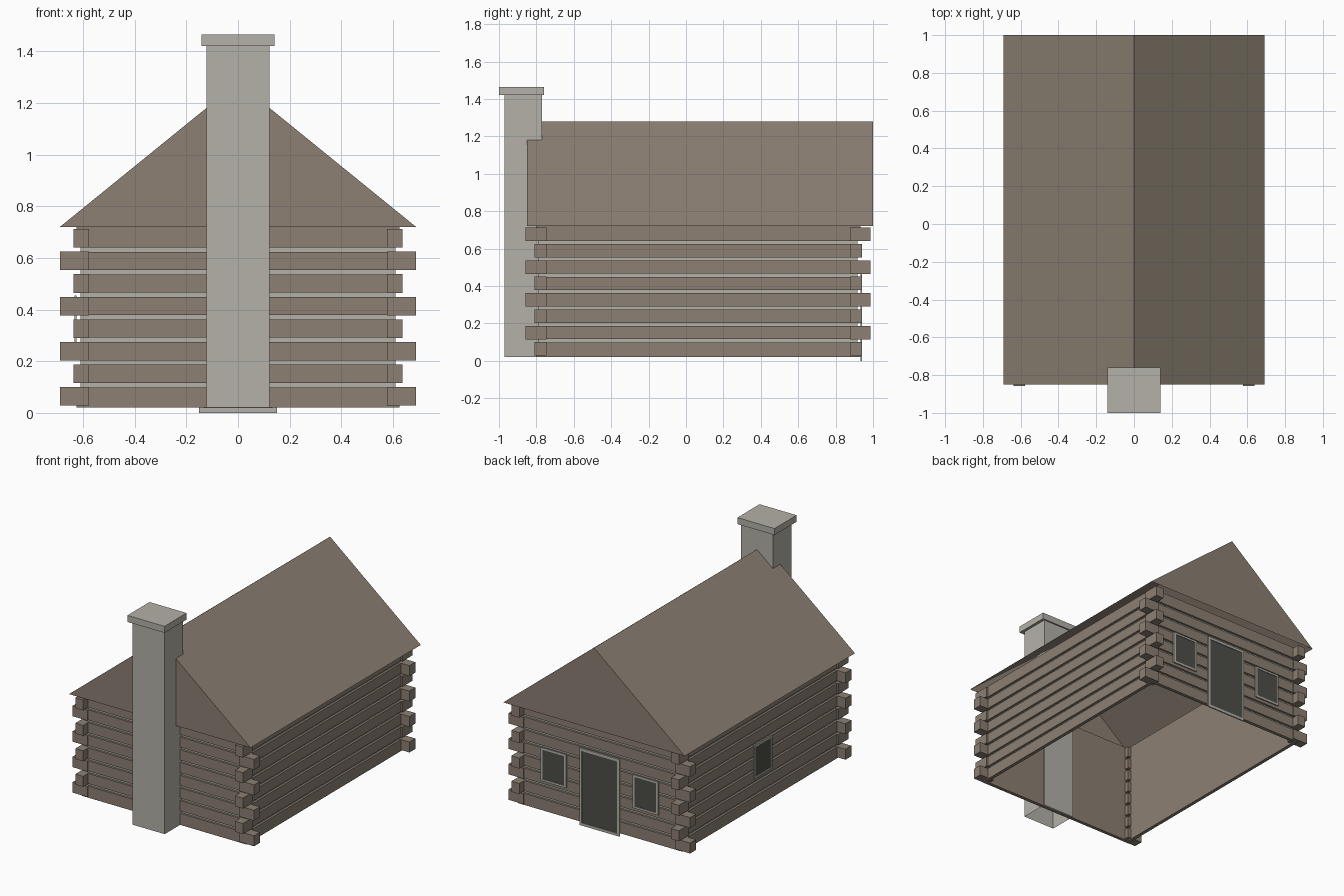
import bpy
import bmesh
from mathutils import Vector

cube = bpy.data.objects.get("Cube")
if cube:
    bpy.data.objects.remove(cube, do_unlink=True)


def material(name, colour):
    mat = bpy.data.materials.new(name)
    mat.use_nodes = True
    mat.diffuse_color = (*colour, 1)
    mat.node_tree.nodes["Principled BSDF"].inputs["Base Color"].default_value = (*colour, 1)
    return mat


WOOD = material("weathered wood", (0.262, 0.216, 0.171))
STONE = material("pale stone", (0.456, 0.440, 0.386))
GLASS = material("dark opening", (0.075, 0.078, 0.065))


def add_box(bm, low, high, open_bottom=False):
    """Add a box between two opposite corners, in any order."""
    low, high = Vector(map(min, low, high)), Vector(map(max, low, high))
    verts = bmesh.ops.create_cube(bm, size=1)["verts"]
    for v in verts:
        v.co = (low + high) / 2 + v.co * (high - low)
    if open_bottom:
        base = [f for f in {f for v in verts for f in v.link_faces} if f.normal.z < -0.5]
        bmesh.ops.delete(bm, geom=base, context="FACES_ONLY")


def finish(name, bm, mat):
    mesh = bpy.data.meshes.new(name)
    bm.to_mesh(mesh)
    bm.free()
    mesh.materials.append(mat)
    obj = bpy.data.objects.new(name, mesh)
    bpy.context.collection.objects.link(obj)
    return obj


def boxes(name, mat, corners, open_bottom=False):
    bm = bmesh.new()
    for low, high in corners:
        add_box(bm, low, high, open_bottom)
    return finish(name, bm, mat)


# Wall layout
HALF_X, HALF_Y, MID_Y = 0.625, 0.868, 0.065
BASE, TOP, LOGS = 0.02, 0.72, 8
STEP = (TOP - BASE) / LOGS
GAP = 0.0085        # half height of a mortar joint
RECESS = 0.015      # joint depth
LINING = 0.022      # inner face depth


def wall_box(axis, side, outer, inner, z0, z1):
    """Corners of a slab in one wall, between two depths below its outer face."""
    if axis == "x":
        end = HALF_Y - outer
        return ((side * (HALF_X - outer), MID_Y - end, z0),
                (side * (HALF_X - inner), MID_Y + end, z1))
    end = HALF_X - outer
    return ((-end, MID_Y + side * (HALF_Y - outer), z0),
            (end, MID_Y + side * (HALF_Y - inner), z1))


# Four log walls with recessed joints and a plain inner lining
for axis, side, name in (("y", -1, "front"), ("y", 1, "back"),
                         ("x", 1, "left"), ("x", -1, "right")):
    logs = []
    for i in range(LOGS):
        z0 = BASE + i * STEP + (GAP if i else 0)
        z1 = BASE + (i + 1) * STEP - (GAP if i < LOGS - 1 else 0)
        logs.append(wall_box(axis, side, 0, LINING, z0, z1))
    boxes(name + "_wall_logs", WOOD, logs)
    boxes(name + "_wall_mortar", STONE,
          [wall_box(axis, side, RECESS, LINING - 0.002, BASE + 0.01, TOP - 0.01)])
    boxes(name + "_wall_lining", WOOD,
          [wall_box(axis, side, LINING - 0.002, LINING + 0.002, BASE, TOP)])

# Crossing log ends, alternating direction up each corner
ends = []
for sx in (-1, 1):
    for sy in (-1, 1):
        for i in range(LOGS):
            z = BASE + (i + 0.5) * STEP
            out_x, out_y = (0.69, 0.876) if i % 2 == 0 else (0.637, 0.922)
            ends.append(((sx * 0.577, MID_Y + sy * 0.812, z - 0.036),
                         (sx * out_x, MID_Y + sy * out_y, z + 0.036)))
boxes("corner_log_ends", WOOD, ends)

# Gable roof shell, open underneath
bm = bmesh.new()
front, back = ([bm.verts.new((x, y, z)) for x, z in ((-0.69, TOP), (0.69, TOP), (0, 1.28))]
               for y in (-0.85, 1.0))
bm.faces.new(front)
bm.faces.new(back[::-1])
bm.faces.new((front[1], back[1], back[2], front[2]))
bm.faces.new((front[2], back[2], back[0], front[0]))
finish("gable_roof", bm, WOOD)

# Chimney stack and cap
boxes("chimney_stack", STONE, [((-0.122, -0.97, BASE), (0.122, -0.77, 1.425))], True)
boxes("chimney_cap", STONE, [((-0.141, -1, 1.42), (0.141, -0.76, 1.465))])


def opening(name, axis, side, centre, half, z0, z1, trim=0.014):
    """A thin trim of four bars around a dark pane, laid on a wall."""
    wall = side * HALF_X if axis == "x" else MID_Y + side * HALF_Y

    def plate(a0, a1, b0, b1, depth):
        out = wall + side * depth
        if axis == "x":
            return (wall, a0, b0), (out, a1, b1)
        return (a0, wall, b0), (a1, out, b1)

    a0, a1 = centre - half, centre + half
    boxes(name + "_trim", STONE, [
        plate(a0, a0 + trim, z0, z1, 0.009),
        plate(a1 - trim, a1, z0, z1, 0.009),
        plate(a0 + trim, a1 - trim, z0, z0 + trim, 0.009),
        plate(a0 + trim, a1 - trim, z1 - trim, z1, 0.009)])
    boxes(name + "_pane", GLASS,
          [plate(a0 + trim, a1 - trim, z0 + trim, z1 - trim, 0.005)])


# Door and windows
opening("door", "y", 1, 0, 0.152, 0, 0.53, 0.018)
for sx, label in ((1, "left"), (-1, "right")):
    opening("back_window_" + label, "y", 1, sx * 0.35, 0.097, 0.225, 0.455)
opening("side_window", "x", -1, MID_Y, 0.097, 0.225, 0.455)
